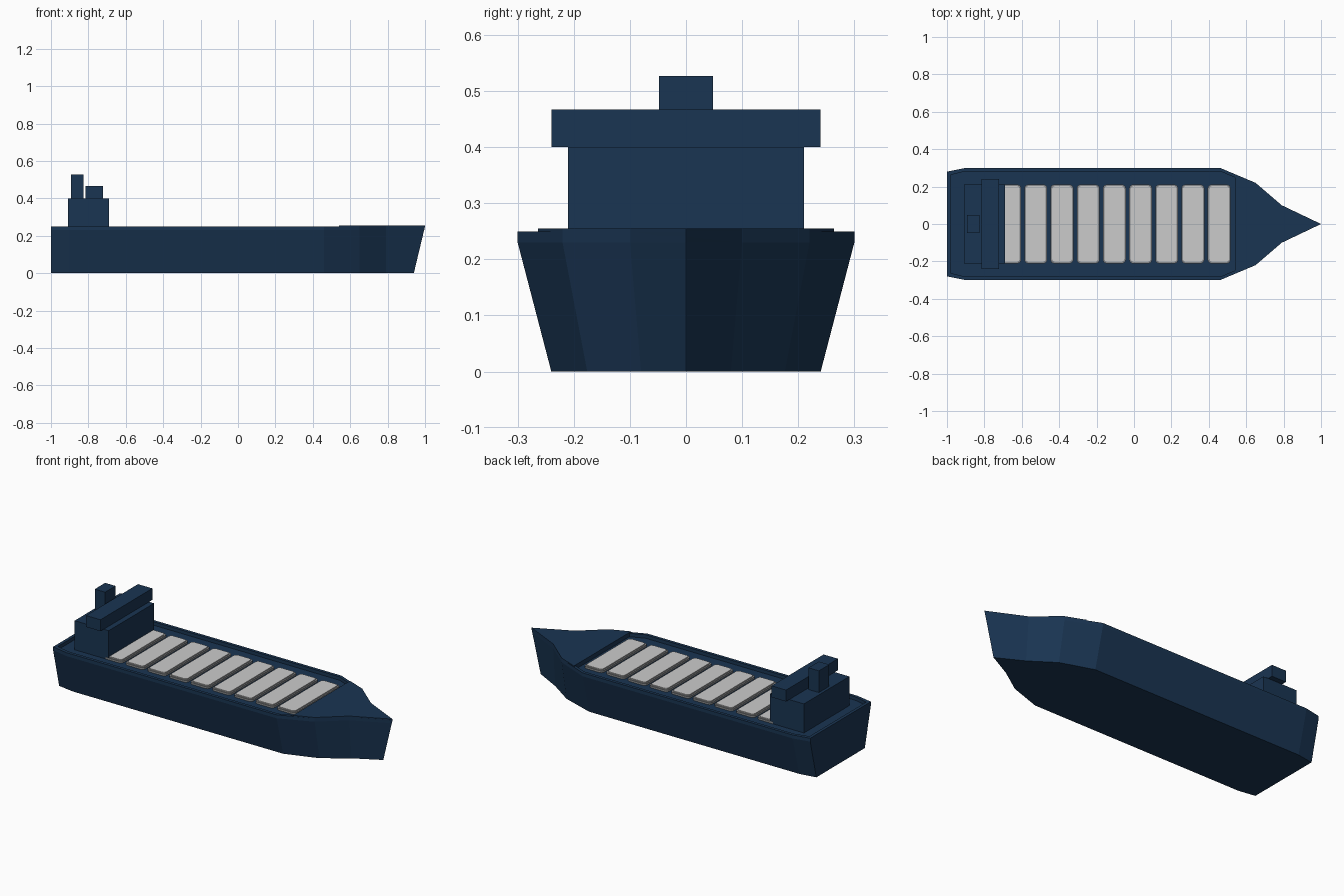
import bpy, bmesh

if "Cube" in bpy.data.objects:
    bpy.data.objects.remove(bpy.data.objects["Cube"])

navy = bpy.data.materials.new("navy_paint")
navy.diffuse_color = (0.01, 0.035, 0.085, 1)
navy.use_nodes = True
navy.node_tree.nodes["Principled BSDF"].inputs["Base Color"].default_value = navy.diffuse_color
dark_grey = bpy.data.materials.new("coaming_grey")
dark_grey.diffuse_color = (0.25, 0.26, 0.27, 1)
dark_grey.use_nodes = True
dark_grey.node_tree.nodes["Principled BSDF"].inputs["Base Color"].default_value = dark_grey.diffuse_color


def finish(bm, name, mat=None):
    bmesh.ops.recalc_face_normals(bm, faces=bm.faces)
    mesh = bpy.data.meshes.new(name)
    bm.to_mesh(mesh)
    bm.free()
    obj = bpy.data.objects.new(name, mesh)
    bpy.context.collection.objects.link(obj)
    if mat:
        mesh.materials.append(mat)
    return obj


def loft(name, rings, mat=None):
    """Skin a stack of matching closed rings and cap both ends."""
    bm = bmesh.new()
    loops = [[bm.verts.new(p) for p in ring] for ring in rings]
    n = len(loops[0])
    for a, b in zip(loops, loops[1:]):
        for i in range(n):
            j = (i + 1) % n
            bm.faces.new((a[i], a[j], b[j], b[i]))
    bm.faces.new(loops[0])
    bm.faces.new(loops[-1])
    return finish(bm, name, mat)


def box(name, x0, x1, half_y, z0, z1, mat=None, corner=0):
    bm = bmesh.new()
    bmesh.ops.create_cube(bm, size=1)
    for v in bm.verts:
        v.co = (x1 if v.co.x > 0 else x0, half_y * 2 * v.co.y, z1 if v.co.z > 0 else z0)
    if corner:
        uprights = [e for e in bm.edges if abs(e.verts[0].co.z - e.verts[1].co.z) > 1e-5]
        bmesh.ops.bevel(bm, geom=uprights, offset=corner, segments=3, profile=0.5, affect='EDGES')
    return finish(bm, name, mat)


# Half plan of the deck edge, stern to bow
plan = [(-1, 0.28), (-0.9, 0.30), (0.46, 0.30), (0.65, 0.22), (0.79, 0.10)]


def ring(half, bow_x, z, width=1.0, inset=0.0):
    pts = [(x + (inset if x < -0.95 else 0), y * width - inset) for x, y in half]
    return ([(x, y, z) for x, y in pts] + [(bow_x, 0, z)]
            + [(x, -y, z) for x, y in reversed(pts)])


# Flared hull with a low bulwark around a sunken deck
DECK = 0.23
loft("hull", [
    ring(plan, 0.94, 0, width=0.8),
    ring(plan, 0.995, DECK),
    ring(plan, 1.0, 0.25),
    ring(plan, 0.96, 0.25, inset=0.018),
    ring(plan, 0.96, DECK, inset=0.018),
], navy)

# Raised foredeck at the bow
fore = [(0.54, 0.264)] + plan[3:]
loft("foredeck", [ring(fore, 0.996, DECK), ring(fore, 1.0, 0.255)], navy)

# Row of cargo hatches: grey coaming with a lighter lid
for i in range(9):
    cx = 0.455 - 0.14 * i
    box(f"hatch_coaming_{i + 1}", cx - 0.061, cx + 0.061, 0.211, DECK - 0.005, 0.241, dark_grey, 0.02)
    box(f"hatch_lid_{i + 1}", cx - 0.053, cx + 0.053, 0.203, 0.238, 0.247, None, 0.016)

# Deckhouse, bridge and funnel at the stern
box("deckhouse", -0.91, -0.69, 0.21, DECK - 0.005, 0.40, navy)
box("bridge", -0.815, -0.722, 0.24, 0.40, 0.467, navy)
box("funnel", -0.893, -0.826, 0.048, 0.40, 0.527, navy)
